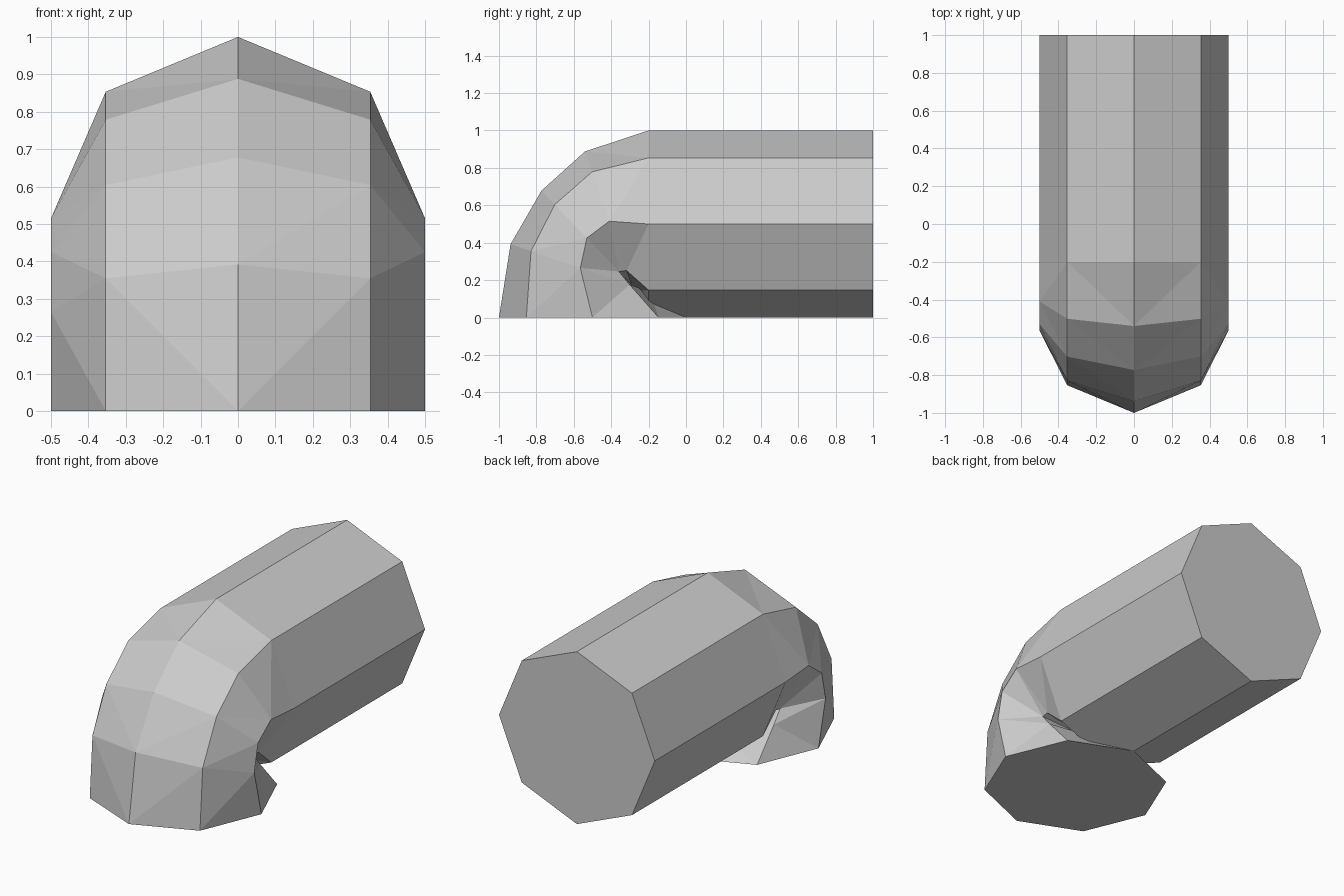
import bpy, bmesh
from math import sin, cos, pi

if "Cube" in bpy.data.objects:
    bpy.data.objects.remove(bpy.data.objects["Cube"])

# Ring centres (y, z) and the vector (y, z) from each centre to its outer ridge
RINGS = [
    ((1.0, 0.5), (0.0, 0.5)),
    ((-0.2, 0.5), (0.0, 0.5)),
    ((-0.41, 0.515), (-0.13, 0.373)),
    ((-0.53, 0.425), (-0.243, 0.253)),
    ((-0.565, 0.265), (-0.373, 0.127)),
    ((-0.5, 0.0), (-0.5, 0.0)),
]
SIDES, HALF_WIDTH = 8, 0.5

bm = bmesh.new()

# Octagonal cross-sections along the path
loops = []
for (cy, cz), (oy, oz) in RINGS:
    loop = []
    for i in range(SIDES):
        a = 2 * pi * i / SIDES
        loop.append(bm.verts.new((HALF_WIDTH * sin(a), cy + oy * cos(a), cz + oz * cos(a))))
    loops.append(loop)

# Tube walls; the twisted quads of the bend are split on their short diagonal
bend = []
for n, (r, s) in enumerate(zip(loops, loops[1:])):
    for i in range(SIDES):
        j = (i + 1) % SIDES
        face = bm.faces.new((r[i], r[j], s[j], s[i]))
        if n > 0:
            bend.append(face)

# End caps
bm.faces.new(loops[0][::-1])
bm.faces.new(loops[-1])

bmesh.ops.triangulate(bm, faces=bend, quad_method='SHORT_EDGE')
# Outward normals
bm.normal_update()
cap = max(bm.faces, key=lambda f: f.calc_center_median().y)
if cap.normal.y < 0:
    bmesh.ops.reverse_faces(bm, faces=bm.faces[:])

mesh = bpy.data.meshes.new("pipe_elbow")
bm.to_mesh(mesh)
bm.free()
bpy.context.collection.objects.link(bpy.data.objects.new("pipe_elbow", mesh))
